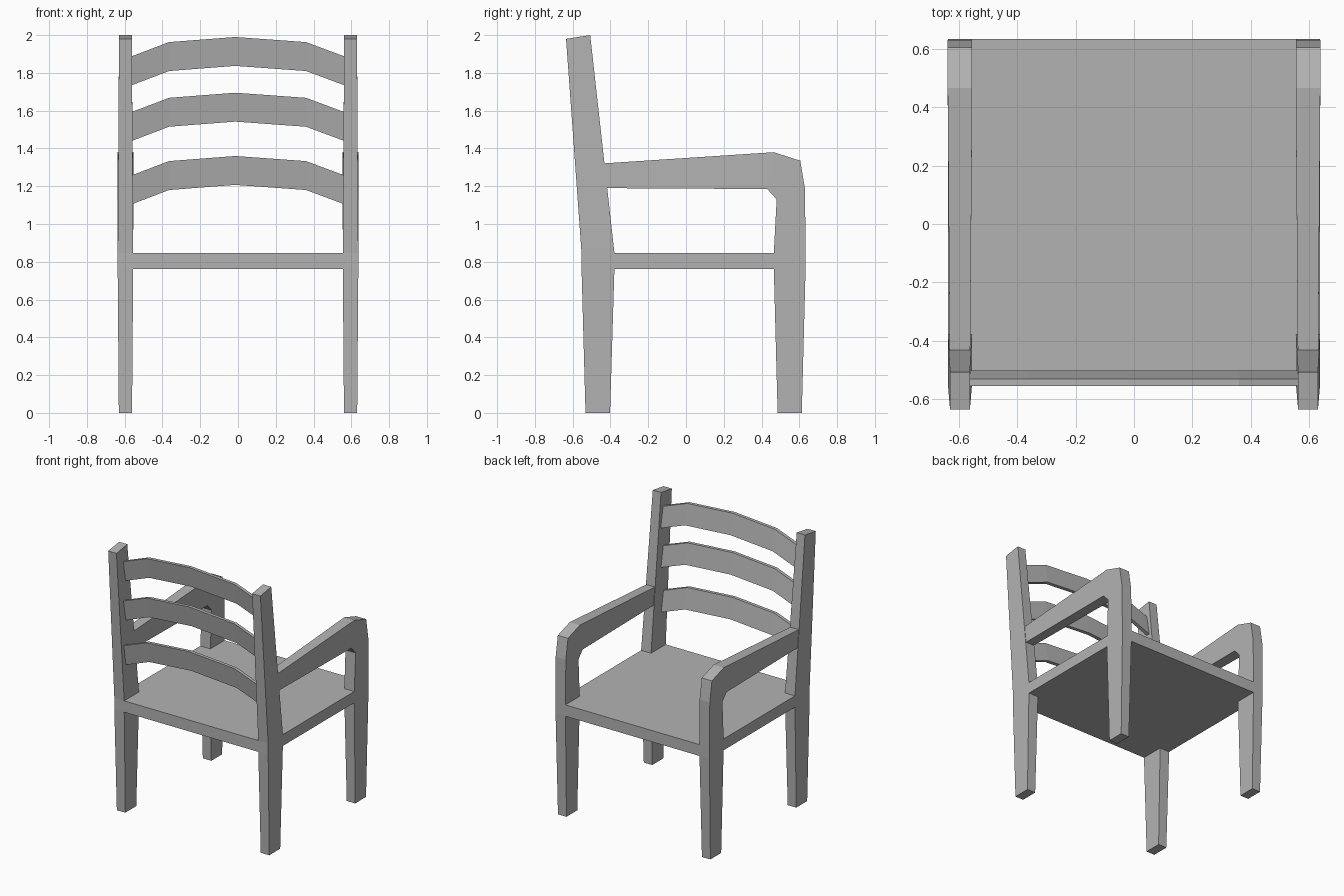
import bpy, bmesh

if "Cube" in bpy.data.objects:
    bpy.data.objects.remove(bpy.data.objects["Cube"])

# Plain dark grey for every part
grey = bpy.data.materials.new("grey")
grey.diffuse_color = (0.45, 0.45, 0.45, 1.0)
grey.use_nodes = True
grey.node_tree.nodes["Principled BSDF"].inputs["Base Color"].default_value = grey.diffuse_color


def loft(name, rings):
    """Closed solid through a list of four-corner rings."""
    bm = bmesh.new()
    loops = [[bm.verts.new(p) for p in ring] for ring in rings]
    for a, b in zip(loops, loops[1:]):
        for i in range(4):
            j = (i + 1) % 4
            bm.faces.new((a[i], a[j], b[j], b[i]))
    bm.faces.new(loops[0])
    bm.faces.new(loops[-1])
    bmesh.ops.recalc_face_normals(bm, faces=bm.faces)
    mesh = bpy.data.meshes.new(name)
    bm.to_mesh(mesh)
    bm.free()
    mesh.materials.append(grey)
    obj = bpy.data.objects.new(name, mesh)
    bpy.context.collection.objects.link(obj)
    return obj


def side_pair(name, sections):
    """Member in the yz plane (y1, z1, y2, z2, half width), mirrored in x."""
    cx = 0.596
    rings = [[(cx - w, y1, z1), (cx + w, y1, z1), (cx + w, y2, z2), (cx - w, y2, z2)]
             for y1, z1, y2, z2, w in sections]
    obj = loft(name, rings)
    obj.modifiers.new("mirror", 'MIRROR')
    return obj


# Legs carrying the leaning backrest posts
side_pair("back_post", [
    (-0.532, 0.0, -0.402, 0.0, 0.035),
    (-0.553, 0.762, -0.379, 0.762, 0.041),
    (-0.553, 0.847, -0.379, 0.847, 0.041),
    (-0.635, 1.98, -0.507, 2.0, 0.034),
])

# Legs that bend over into the armrests
side_pair("arm_leg", [
    (0.485, 0.0, 0.613, 0.0, 0.035),
    (0.465, 0.762, 0.633, 0.762, 0.041),
    (0.465, 0.847, 0.633, 0.847, 0.041),
    (0.48, 1.13, 0.63, 1.185, 0.042),
    (0.455, 1.158, 0.605, 1.335, 0.042),
    (0.43, 1.185, 0.465, 1.38, 0.042),
    (-0.44, 1.19, -0.45, 1.32, 0.035),
])

# Seat slab, flush with the outer faces of the legs
loft("seat", [[(x, -0.553, 0.762), (x, 0.633, 0.762), (x, 0.633, 0.847), (x, -0.553, 0.847)]
              for x in (-0.637, 0.637)])

# Arched back slats, slightly tilted
arch = [(-0.575, -0.107), (-0.365, -0.027), (-0.015, 0.0), (0.36, -0.027), (0.575, -0.107)]
for i, top in enumerate((1.36, 1.695, 1.99)):
    loft(f"back_slat_{i + 1}", [
        [(x, -0.53, top + dz - 0.153), (x, -0.502, top + dz - 0.153),
         (x, -0.53, top + dz), (x, -0.555, top + dz)] for x, dz in arch])
